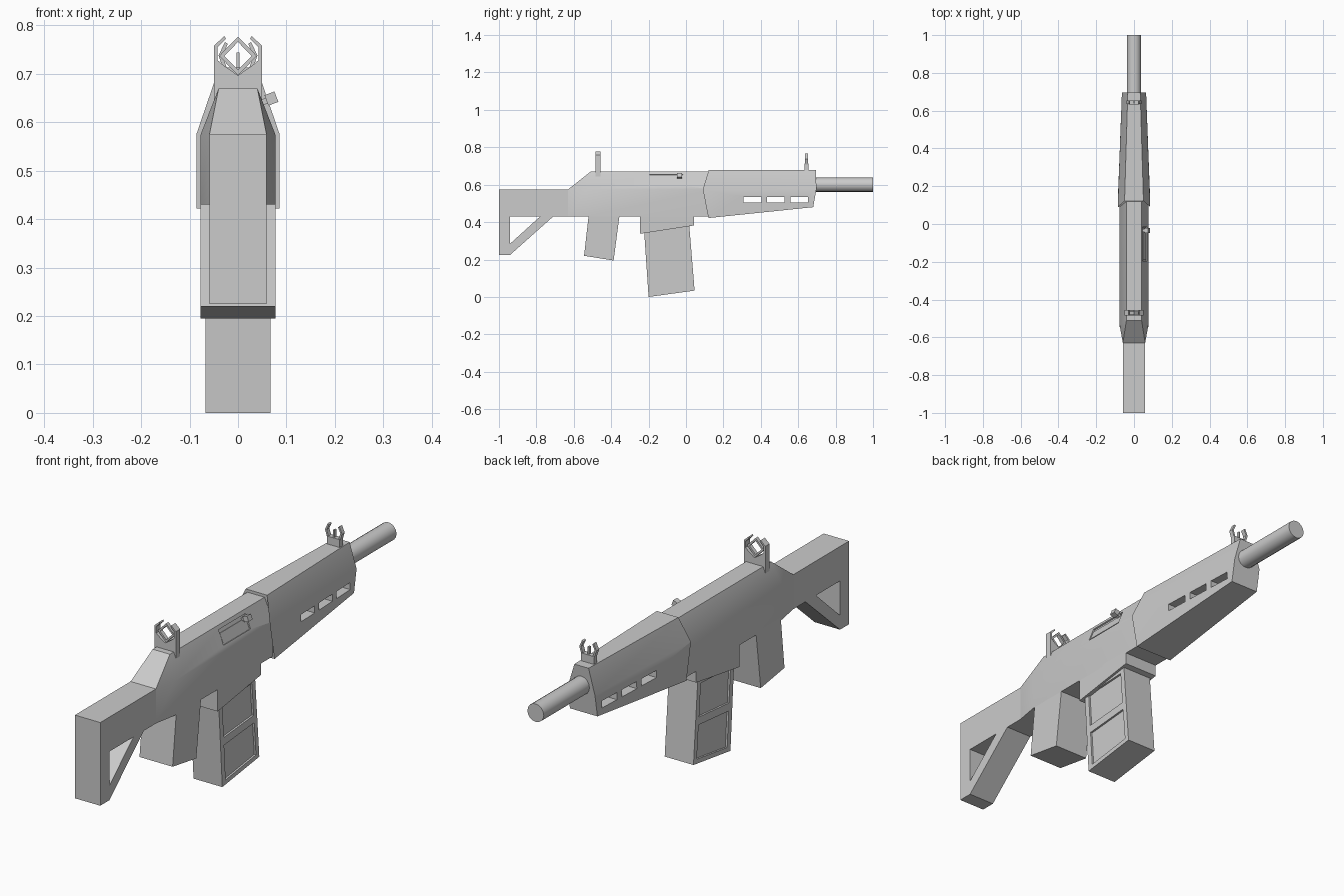
import bpy, bmesh, math
from mathutils import Vector, Matrix

if "Cube" in bpy.data.objects:
    bpy.data.objects.remove(bpy.data.objects["Cube"])

def finish(name, bm, smooth=False):
    bmesh.ops.remove_doubles(bm, verts=bm.verts, dist=1e-5)
    bmesh.ops.recalc_face_normals(bm, faces=bm.faces)
    me = bpy.data.meshes.new(name)
    bm.to_mesh(me)
    bm.free()
    ob = bpy.data.objects.new(name, me)
    bpy.context.collection.objects.link(ob)
    if smooth:
        activate(ob)
        bpy.ops.object.shade_smooth_by_angle(angle=math.radians(30))
    return ob

def activate(ob):
    bpy.ops.object.select_all(action='DESELECT')
    ob.select_set(True)
    bpy.context.view_layer.objects.active = ob

def prism(name, pts, a, b, axis='X'):
    """Extrude a (y,z) outline along X, or an (x,z) outline along Y, from a to b."""
    bm = bmesh.new()
    f = bm.faces.new([bm.verts.new((a, u, v) if axis == 'X' else (u, a, v)) for u, v in pts])
    r = bmesh.ops.extrude_face_region(bm, geom=[f])
    d = Vector((b - a, 0, 0)) if axis == 'X' else Vector((0, b - a, 0))
    bmesh.ops.translate(bm, vec=d, verts=[g for g in r['geom'] if isinstance(g, bmesh.types.BMVert)])
    return finish(name, bm)

def loft(name, sections):
    """Each section is three right-side points (bottom, middle, top), mirrored to six."""
    bm = bmesh.new()
    rings = [[bm.verts.new(p) for p in s] + [bm.verts.new((-x, y, z)) for x, y, z in reversed(s)]
             for s in sections]
    for r0, r1 in zip(rings, rings[1:]):
        for i in range(6):
            j = (i + 1) % 6
            bm.faces.new((r0[i], r0[j], r1[j], r1[i]))
    bm.faces.new(rings[0])
    bm.faces.new(rings[-1])
    bmesh.ops.dissolve_degenerate(bm, dist=1e-5, edges=bm.edges)
    return finish(name, bm, True)

def box(name, loc, size, tilt=0.0):
    bm = bmesh.new()
    m = Matrix.Translation(loc) @ Matrix.Rotation(tilt, 4, 'Y') @ Matrix.Diagonal((*size, 1))
    bmesh.ops.create_cube(bm, size=1, matrix=m)
    return finish(name, bm)

def cut(ob, cutters):
    for c in cutters:
        m = ob.modifiers.new('cut', 'BOOLEAN')
        m.operation, m.solver, m.object = 'DIFFERENCE', 'EXACT', c
        activate(ob)
        bpy.ops.object.modifier_apply(modifier=m.name)
        bpy.data.objects.remove(c)

# Barrel
bm = bmesh.new()
bmesh.ops.create_cone(bm, cap_ends=True, segments=16, radius1=0.038, radius2=0.038, depth=0.4,
                      matrix=Matrix.Translation((0, 0.8, 0.6)) @ Matrix.Rotation(math.pi / 2, 4, 'X'))
finish('barrel', bm, True)

# Stock with triangular opening
stock = prism('stock', [(-1, .225), (-.94, .225), (-.71, .43), (-.63, .43), (-.63, .575), (-1, .575)], -.059, .059)
cut(stock, [prism('stock_cutter', [(-.94, .43), (-.94, .285), (-.78, .43)], -.2, .2)])

# Receiver, tapering into the stock, with a sloped port on the right
receiver = loft('receiver', [
    [(.059, -.63, .43), (.059, -.63, .575), (.059, -.63, .575)],
    [(.077, -.53, .43), (.077, -.53, .575), (.04, -.51, .67)],
    [(.077, .13, .43), (.077, .13, .575), (.04, .13, .67)]])
TILT = -math.atan2(.037, .095)
cut(receiver, [box('port_cutter', (.0575, -.105, .625), (.012, .18, .064), TILT)])
box('port_cover', (.053, -.105, .619), (.008, .172, .04), TILT)

# Charging handle
box('handle_stem', (.060, -.035, .645), (.03, .016, .012), TILT)
box('handle_knob', (.069, -.035, .649), (.022, .026, .023), TILT)

# Grip, magazine well
prism('grip', [(-.52, .44), (-.545, .22), (-.387, .195), (-.355, .44)], -.077, .077)
prism('magazine_well', [(-.245, .44), (-.245, .338), (.042, .382), (.042, .44)], -.077, .077)

# Magazine with recessed side panels
mag = prism('magazine', [(-.225, .37), (-.2, 0), (.046, .034), (.016, .4)], -.067, .067)
panels = [[(-.2, .35), (-.19, .205), (.008, .222), (-.003, .36)],
          [(-.188, .172), (-.178, .022), (.024, .05), (.012, .19)]]
cut(mag, [prism('panel_cutter', p, s * .059, s * .1) for p in panels for s in (1, -1)])

# Handguard with three vent slots through it
guard = loft('handguard', [
    [(.086, .12, .422), (.086, .09, .575), (.05, .122, .68)],
    [(.064, .68, .48), (.064, .697, .575), (.033, .695, .68)]])
cut(guard, [box('slot_cutter', (0, y, .52), (.4, .095, .03)) for y in (.355, .48, .605)])

# Rear sight: base with V notch, hooked wings, diamond ring
def mirrored(pts):
    return pts + [(-x, z) for x, z in reversed(pts) if x]

prism('rear_sight_wings', mirrored([
    (.05, .64), (.05, .758), (.028, .778), (.025, .772), (.042, .755), (.042, .728),
    (.028, .716), (0, .697)]), -.484, -.456, 'Y')
C = .737
outer = prism('rear_sight_ring', [(0, C - .04), (.039, C), (0, C + .04), (-.039, C)], -.478, -.462, 'Y')
cut(outer, [prism('ring_cutter', [(0, C - .029), (.028, C), (0, C + .029), (-.028, C)], -.6, -.4, 'Y')])

# Front sight: base, wings, centre post
prism('front_sight_base', mirrored([(.03, .67), (.03, .713), (0, .713)]), .633, .655, 'Y')
for s, side in ((1, 'right'), (-1, 'left')):
    prism('front_sight_wing_' + side, [(s * x, z) for x, z in (
        (.022, .708), (.03, .708), (.04, .738), (.027, .766), (.021, .762), (.032, .738))], .635, .653, 'Y')
box('front_sight_post', (0, .644, .726), (.007, .012, .036))
